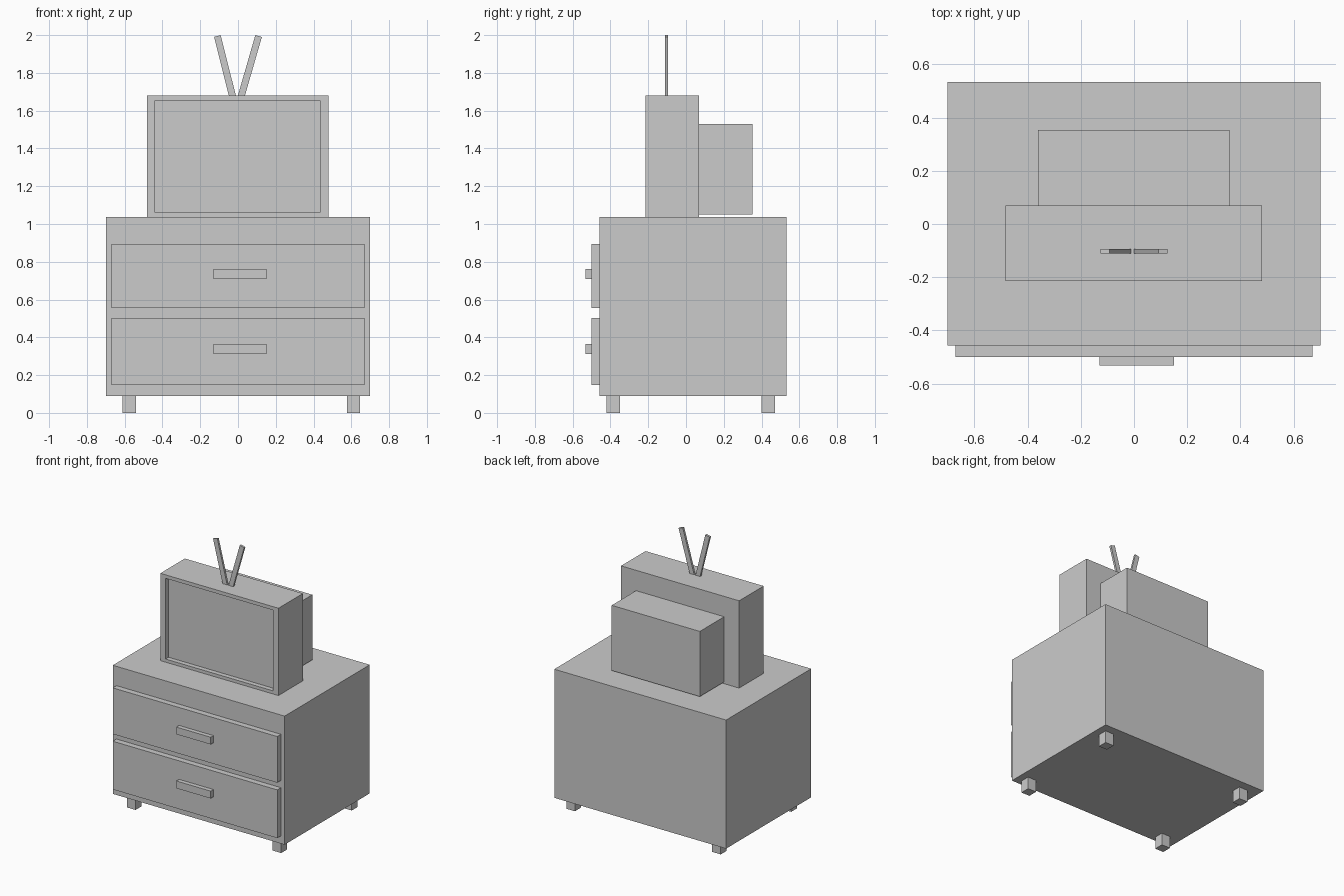
import bpy, bmesh, math
from mathutils import Matrix, Vector

if "Cube" in bpy.data.objects:
    bpy.data.objects.remove(bpy.data.objects["Cube"])


def box(name, x, y, z):
    """Axis-aligned box from (min, max) ranges."""
    bm = bmesh.new()
    bmesh.ops.create_cube(bm, size=1)
    size = [b - a for a, b in (x, y, z)]
    mid = [(a + b) / 2 for a, b in (x, y, z)]
    bmesh.ops.scale(bm, vec=size, verts=bm.verts)
    me = bpy.data.meshes.new(name)
    bm.to_mesh(me)
    bm.free()
    ob = bpy.data.objects.new(name, me)
    ob.location = mid
    bpy.context.collection.objects.link(ob)
    return ob


# Cabinet body
box("cabinet", (-0.70, 0.70), (-0.457, 0.533), (0.09, 1.037))

# Feet
for side, x in (("left", (-0.612, -0.541)), ("right", (0.576, 0.646))):
    for end, y in (("front", (-0.42, -0.35)), ("back", (0.40, 0.47))):
        box(f"{end}_{side}_foot", x, y, (0.0, 0.09))

# Drawers with handles
for label, z, hz in (("upper", (0.555, 0.895), (0.71, 0.763)),
                     ("lower", (0.147, 0.502), (0.312, 0.366))):
    box(f"{label}_drawer", (-0.67, 0.67), (-0.50, -0.457), z)
    box(f"{label}_handle", (-0.13, 0.15), (-0.532, -0.50), hz)

# Television casing with the screen sunk into its front
casing = box("television_casing", (-0.482, 0.48), (-0.215, 0.07), (1.037, 1.68))
bm = bmesh.new()
bm.from_mesh(casing.data)
front = min(bm.faces, key=lambda f: f.calc_center_median().y)
bmesh.ops.inset_region(bm, faces=[front], thickness=0.001)
corners = {v for v in front.verts}
for v in corners:
    v.co.x = (-0.44 if v.co.x < 0 else 0.435) - casing.location.x
    v.co.z = (1.06 if v.co.z < 0 else 1.654) - casing.location.z
screen = bmesh.ops.extrude_discrete_faces(bm, faces=[front])["faces"][0]
bmesh.ops.translate(bm, vec=(0, 0.035, 0), verts=screen.verts)
bm.to_mesh(casing.data)
bm.free()

# Rear tube housing
box("rear_housing", (-0.36, 0.358), (0.07, 0.353), (1.05, 1.53))

# Leaning antennae
for label, bottom, top in (("left", -0.029, -0.109), ("right", 0.017, 0.109)):
    a, b = Vector((bottom, -0.102, 1.676)), Vector((top, -0.102, 1.995))
    rod = box(f"{label}_antenna", (-0.018, 0.018), (-0.008, 0.008),
              (0, (b - a).length))
    rod.location = (a + b) / 2
    rod.rotation_euler.y = math.atan2(b.x - a.x, b.z - a.z)
